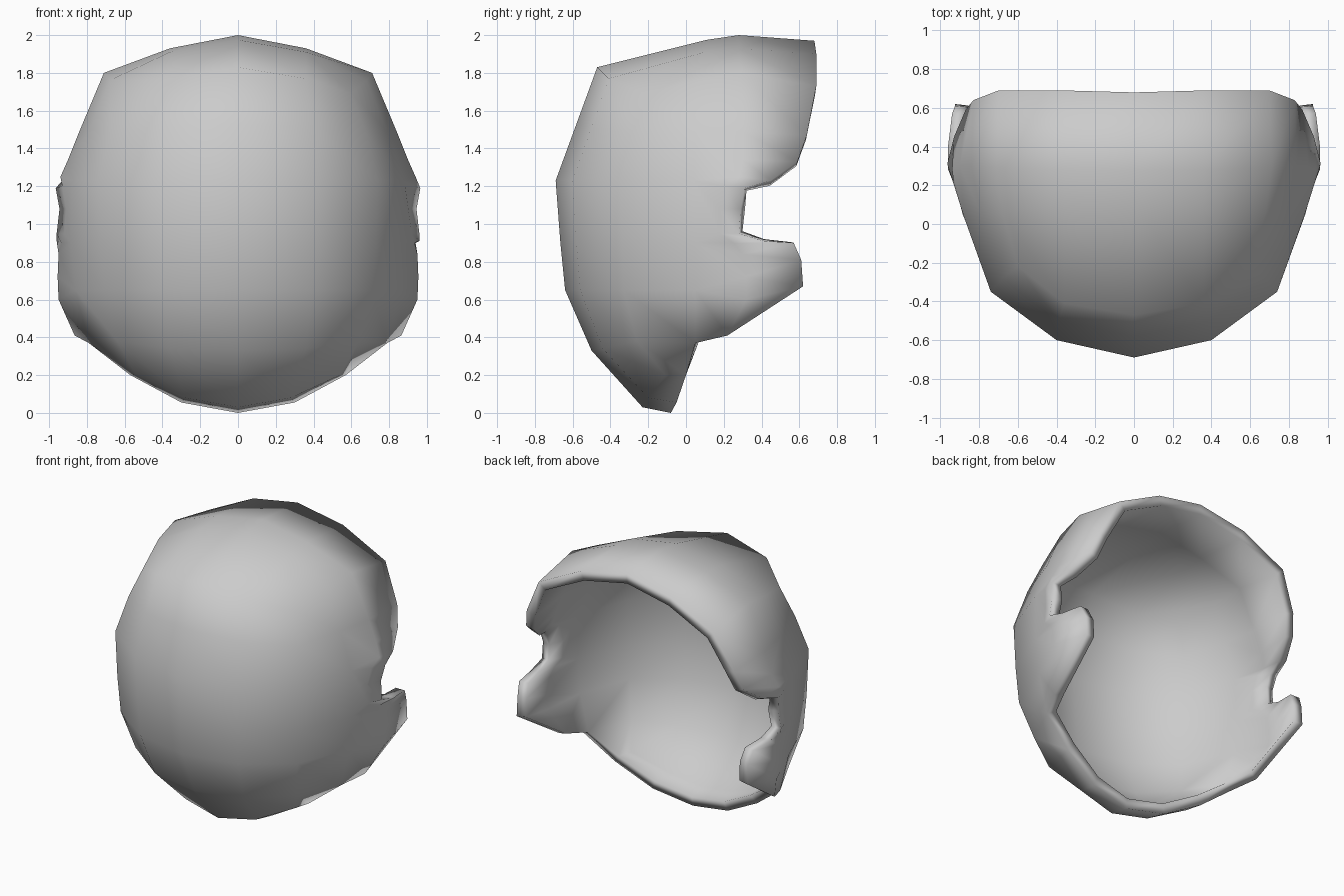
import bpy, bmesh


def flip(p):
    return (-p[0], p[1], p[2])


def add_grid(bm, rows):
    """Quad grid through rows of points."""
    grid = [[bm.verts.new(p) for p in row] for row in rows]
    for a, b in zip(grid, grid[1:]):
        for j in range(len(a) - 1):
            bm.faces.new((a[j], b[j], b[j + 1], a[j + 1]))


# Face plate: each row runs from the centre line out to the rim, top to chin
plate = [
    [(0, .11, 1.975), (.36, .10, 1.91), (.68, .06, 1.76), (.68, .06, 1.76)],
    [(0, -.47, 1.83), (.36, -.41, 1.77), (.60, -.22, 1.69), (.68, .06, 1.76)],
    [(0, -.58, 1.53), (.39, -.50, 1.51), (.68, -.28, 1.48), (.79, .05, 1.49)],
    [(0, -.69, 1.23), (.40, -.60, 1.23), (.74, -.35, 1.23), (.88, .04, 1.23)],
    [(0, -.665, .90), (.40, -.58, .90), (.73, -.34, .90), (.885, .05, .90)],
    [(0, -.64, .65), (.39, -.56, .65), (.71, -.33, .65), (.86, .05, .65)],
    [(0, -.50, .33), (.36, -.44, .34), (.64, -.26, .38), (.79, .05, .37)],
    [(0, -.23, .03), (.28, -.20, .08), (.54, -.11, .20), (.57, .00, .20)],
    [(0, -.08, .00), (.30, -.05, .055), (.57, .00, .20), (.57, .00, .20)],
]

# Head band: crest and rear edge, from the crown down past the ear notch
band = [
    [(0, .28, 2.0), (0, .68, 1.97)],
    [(.36, .28, 1.93), (.36, .69, 1.90)],
    [(.71, .29, 1.80), (.70, .69, 1.73)],
    [(.84, .30, 1.49), (.83, .64, 1.47)],
    [(.90, .30, 1.34), (.87, .59, 1.33)],
    [(.94, .28, 1.25), (.93, .45, 1.23)],
    [(.93, .20, 1.20), (.965, .31, 1.19)],
    [(.91, .18, 1.08), (.945, .29, 1.08)],
    [(.92, .18, .95), (.96, .28, .95)],
    [(.935, .25, .90), (.96, .41, .91)],
    [(.95, .30, .84), (.94, .57, .90)],
    [(.955, .32, .72), (.925, .61, .81)],
    [(.95, .32, .60), (.925, .62, .67)],
    [(.865, .22, .41), (.865, .22, .41)],
]

# The band grows out of the plate's rim: join each band row to a rim point
rim = plate[0][:3] + [row[3] for row in plate[2:7]]
join = [0, 1, 2, 3, 3, 4, 4, 4, 5, 5, 5, 6, 6, 7]
strip = [[rim[k]] + row for k, row in zip(join, band)]

bm = bmesh.new()
add_grid(bm, [[flip(p) for p in r[:0:-1]] + r for r in plate])
add_grid(bm, [[flip(p) for p in r] for r in strip[:0:-1]] + strip)
bmesh.ops.remove_doubles(bm, verts=bm.verts, dist=0.001)
mesh = bpy.data.meshes.new("mask_shell")
bm.to_mesh(mesh)
bm.free()
for f in mesh.polygons:
    f.use_smooth = True
shell = bpy.data.objects.new("mask_shell", mesh)
bpy.context.collection.objects.link(shell)

# Wall thickness, grown inwards
mod = shell.modifiers.new("thickness", "SOLIDIFY")
mod.thickness = 0.07
mod.offset = -1
